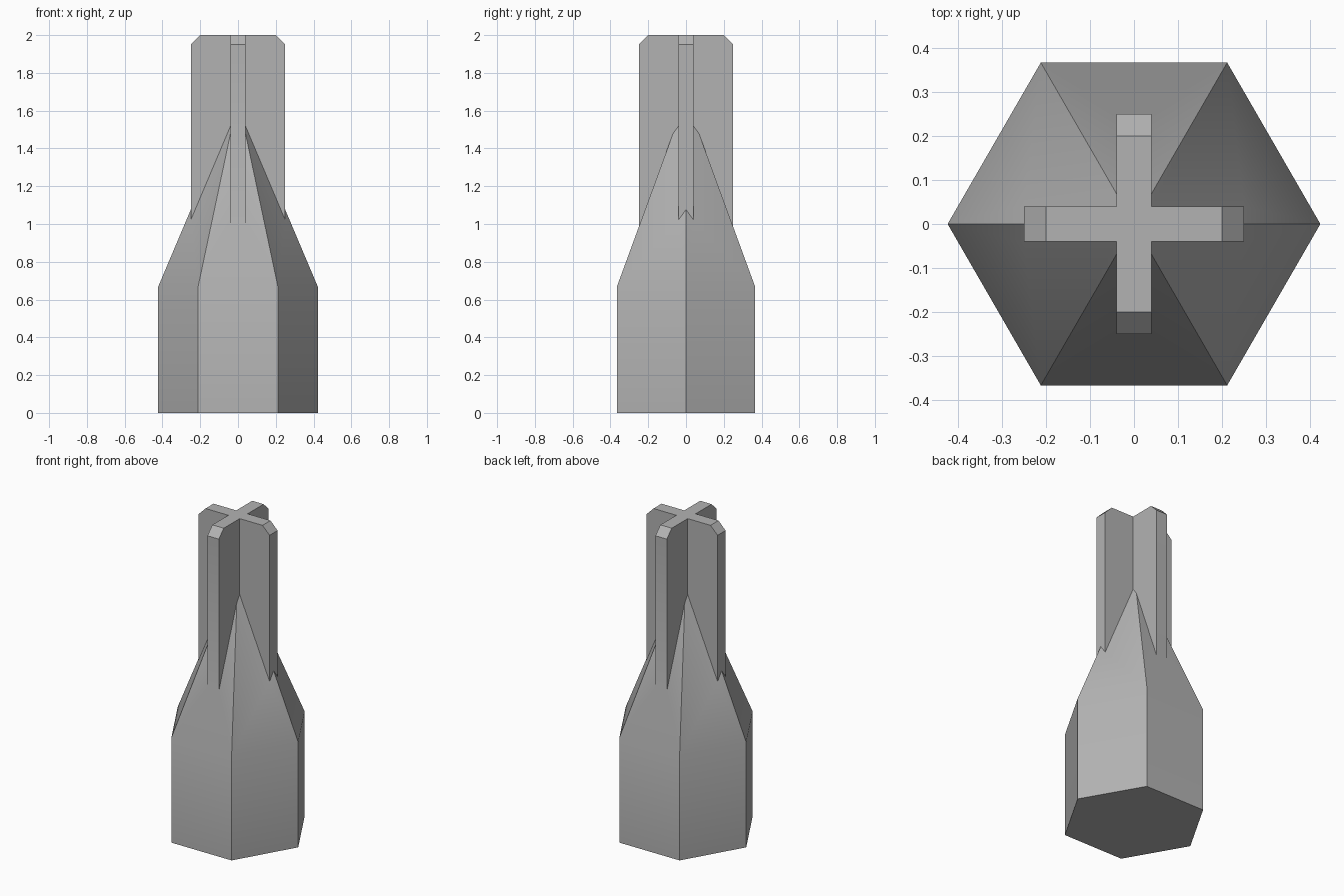
import bpy, bmesh, math
from mathutils import Matrix

if "Cube" in bpy.data.objects:
    bpy.data.objects.remove(bpy.data.objects["Cube"], do_unlink=True)

RADIUS, SHOULDER, APEX = 0.423, 0.667, 1.667
HALF_WIDTH, HALF_THICK, TOP, CHAMFER = 0.25, 0.04, 2.0, 0.05

grey = bpy.data.materials.new("plain grey")
grey.use_nodes = True
colour = (0.45, 0.45, 0.45, 1)
grey.diffuse_color = colour
grey.node_tree.nodes["Principled BSDF"].inputs["Base Color"].default_value = colour


def make_object(name, bm):
    bmesh.ops.recalc_face_normals(bm, faces=bm.faces)
    mesh = bpy.data.meshes.new(name)
    bm.to_mesh(mesh)
    bm.free()
    mesh.materials.append(grey)
    obj = bpy.data.objects.new(name, mesh)
    bpy.context.collection.objects.link(obj)
    return obj


def make_body():
    # Hexagonal prism with a pyramid on top
    bm = bmesh.new()
    rings = []
    for z in (0, SHOULDER):
        rings.append([bm.verts.new((RADIUS * math.cos(i * math.pi / 3),
                                    RADIUS * math.sin(i * math.pi / 3), z))
                      for i in range(6)])
    low, high = rings
    tip = bm.verts.new((0, 0, APEX))
    bm.faces.new(low)
    for i in range(6):
        j = (i + 1) % 6
        bm.faces.new((low[i], low[j], high[j], high[i]))
        bm.faces.new((high[i], high[j], tip))
    return make_object("hex_driver_bit", bm)


def make_blade(name, angle):
    # Flat upright blade with chamfered top corners
    bm = bmesh.new()
    w, c = HALF_WIDTH, CHAMFER
    outline = [(-w, 0.5), (w, 0.5), (w, TOP - c), (w - c, TOP),
               (c - w, TOP), (-w, TOP - c)]
    face = bm.faces.new([bm.verts.new((x, -HALF_THICK, z)) for x, z in outline])
    side = bmesh.ops.extrude_face_region(bm, geom=[face])["geom"]
    bmesh.ops.translate(bm, vec=(0, 2 * HALF_THICK, 0),
                        verts=[v for v in side if isinstance(v, bmesh.types.BMVert)])
    bm.transform(Matrix.Rotation(angle, 4, "Z"))
    return make_object(name, bm)


body = make_body()
bpy.ops.object.select_all(action="DESELECT")
body.select_set(True)
bpy.context.view_layer.objects.active = body

# Merge the crossed blades into the body
for name, angle in (("wide_blade", 0), ("deep_blade", math.pi / 2)):
    blade = make_blade(name, angle)
    join = body.modifiers.new("join " + name, "BOOLEAN")
    join.operation = "UNION"
    join.solver = "EXACT"
    join.object = blade
    bpy.ops.object.modifier_apply(modifier=join.name)
    bpy.data.objects.remove(blade, do_unlink=True)

# Soft shoulder, crisp edges everywhere else
bpy.ops.object.shade_smooth_by_angle(angle=math.radians(30))
